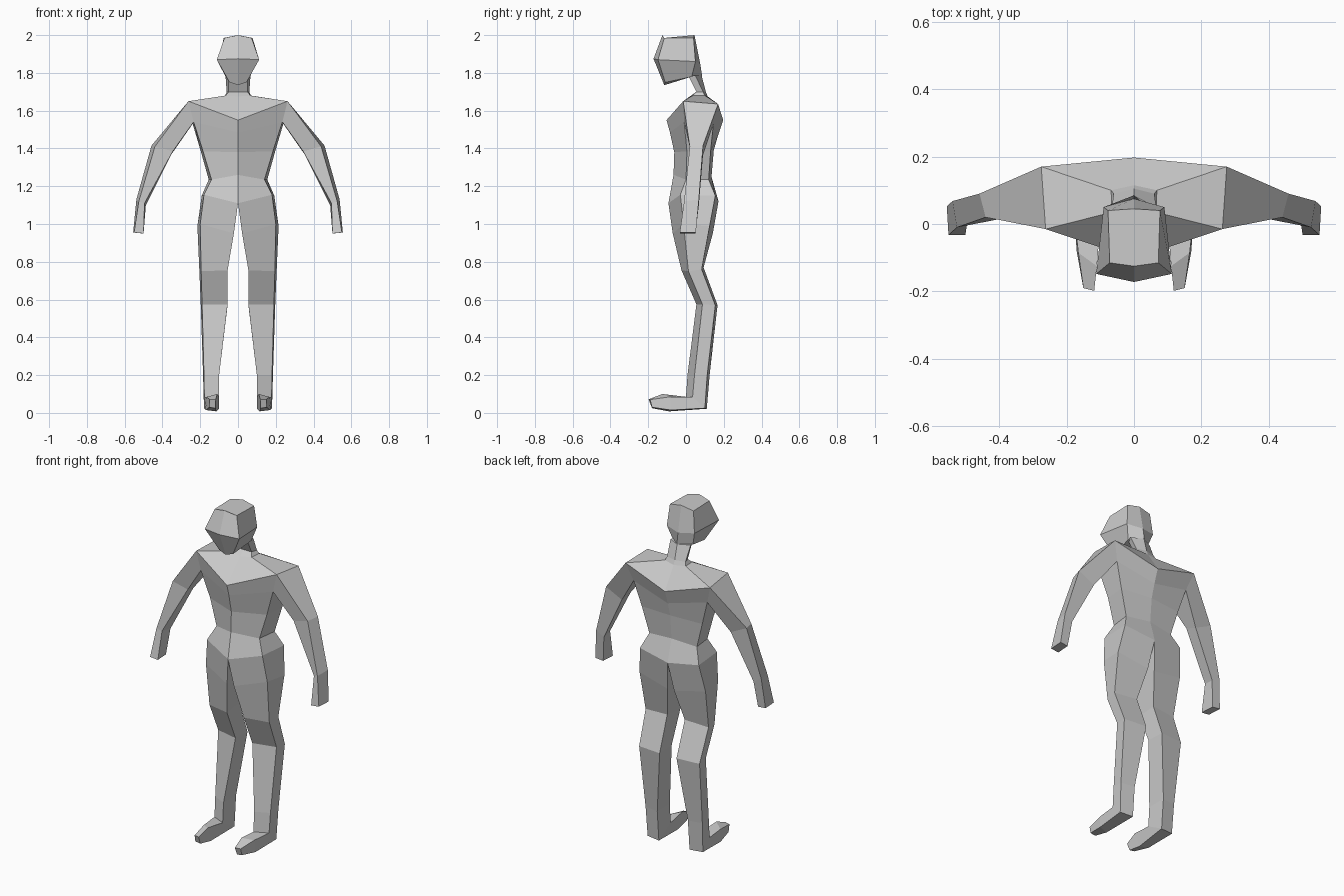
import bpy, bmesh

skin = bpy.data.materials.new("light_grey")
skin.diffuse_color = (0.6, 0.6, 0.6, 1)


def loft(name, rings, cap_start=True, cap_end=True, mirror=False):
    """Bridge equal-sized rings of points into one flat-shaded part."""
    bm = bmesh.new()
    loops = [[bm.verts.new(p) for p in ring] for ring in rings]
    n = len(rings[0])
    for a, b in zip(loops, loops[1:]):
        for i in range(n):
            j = (i + 1) % n
            bm.faces.new((a[i], a[j], b[j], b[i]))
    if cap_start:
        bm.faces.new(loops[0][::-1])
    if cap_end:
        bm.faces.new(loops[-1])
    if mirror:
        dup = bmesh.ops.duplicate(bm, geom=bm.verts[:] + bm.edges[:] + bm.faces[:])["geom"]
        for v in dup:
            if isinstance(v, bmesh.types.BMVert):
                v.co.x *= -1
    bmesh.ops.recalc_face_normals(bm, faces=bm.faces)
    me = bpy.data.meshes.new(name)
    bm.to_mesh(me)
    bm.free()
    me.materials.append(skin)
    ob = bpy.data.objects.new(name, me)
    bpy.context.collection.objects.link(ob)
    return ob


def sym(fc, fs, bs, bc):
    """Six-point ring: front centre (y, z), front side, back side, back centre (y, z)."""
    flip = lambda p: (-p[0], p[1], p[2])
    return [(0, *fc), fs, bs, (0, *bc), flip(bs), flip(fs)]


# Torso and neck, from hips up
loft("torso", [
    sym((-.093, 1.11), (.18, -.03, 1.155), (.192, .155, 1.15), (.172, 1.12)),
    sym((-.066, 1.26), (.14, 0, 1.235), (.155, .12, 1.235), (.135, 1.25)),
    sym((-.062, 1.38), (.185, .005, 1.385), (.197, .13, 1.385), (.147, 1.39)),
    sym((-.085, 1.485), (.235, -.01, 1.54), (.24, .145, 1.53), (.17, 1.47)),
    sym((-.103, 1.55), (.262, -.015, 1.65), (.275, .17, 1.635), (.197, 1.55)),
    sym((.02, 1.675), (.065, .035, 1.68), (.068, .1, 1.68), (.115, 1.675)),
    sym((.055, 1.70), (.05, .055, 1.70), (.06, .09, 1.70), (.105, 1.70)),
    sym((.015, 1.79), (.05, .01, 1.79), (.066, .05, 1.785), (.083, 1.785)),
], cap_start=False)

# Head, from jaw up
loft("head", [
    sym((-.115, 1.735), (.045, -.11, 1.75), (.066, .03, 1.78), (.085, 1.785)),
    sym((-.172, 1.875), (.112, -.148, 1.87), (.09, .05, 1.86), (.075, 1.85)),
    sym((-.125, 2.0), (.072, -.115, 1.985), (.077, .04, 1.985), (.045, 2.0)),
])

# Arms: front outer, back outer, back inner, front inner
loft("arms", [
    [(.262, -.015, 1.65), (.275, .17, 1.635), (.24, .145, 1.53), (.235, -.01, 1.54)],
    [(.44, .02, 1.41), (.458, .09, 1.415), (.355, .09, 1.365), (.345, .025, 1.385)],
    [(.525, -.01, 1.12), (.538, .068, 1.13), (.488, .068, 1.10), (.495, 0, 1.11)],
    [(.55, -.033, .955), (.555, .052, .955), (.505, .05, .95), (.50, -.033, .95)],
], cap_start=False, mirror=True)

# Legs and feet: front outer, back outer, back inner, front inner
loft("legs", [
    [(.18, -.03, 1.155), (.192, .155, 1.15), (0, .172, 1.12), (0, -.093, 1.11)],
    [(.20, -.013, 1.0), (.215, .125, .99), (.022, .142, .95), (.022, -.07, .95)],
    [(.195, .013, .75), (.205, .083, .76), (.057, .093, .77), (.055, -.024, .755)],
    [(.19, .087, .575), (.197, .155, .57), (.055, .167, .57), (.055, .055, .575)],
    [(.18, .045, .2), (.185, .112, .2), (.10, .125, .2), (.10, .008, .2)],
    [(.178, .035, .085), (.18, .10, .025), (.10, .11, .022), (.10, 0, .085)],
    [(.165, -.085, .085), (.17, -.08, .015), (.115, -.09, .008), (.11, -.125, .10)],
    [(.15, -.19, .07), (.152, -.18, .03), (.12, -.18, .025), (.118, -.198, .072)],
], cap_start=False, mirror=True)
